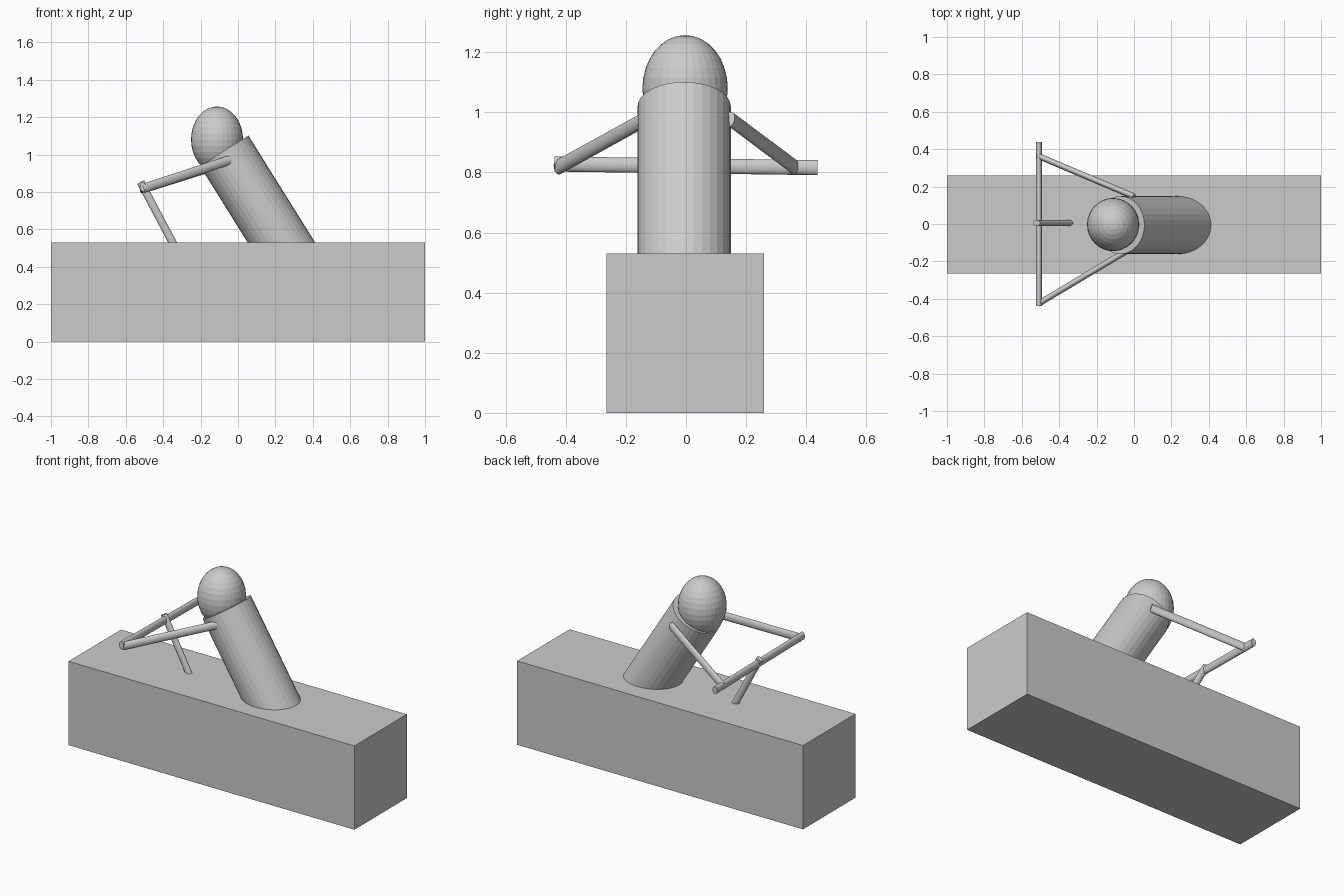
import bpy
from mathutils import Vector, Matrix

if "Cube" in bpy.data.objects:
    bpy.data.objects.remove(bpy.data.objects["Cube"])


def rod(name, start, end, r_side, r_up, sides=32):
    """Elliptical cylinder between two points, r_side measured horizontally."""
    a, b = Vector(start), Vector(end)
    axis = (b - a).normalized()
    side = Vector((0, 0, 1)).cross(axis).normalized()
    up = axis.cross(side)
    bpy.ops.mesh.primitive_cylinder_add(vertices=sides, radius=1, depth=1)
    ob = bpy.context.object
    ob.name = name
    m = Matrix((side * r_side, up * r_up, axis * (b - a).length)).transposed().to_4x4()
    m.translation = (a + b) / 2
    ob.data.transform(m)
    return ob


# Body block
bpy.ops.mesh.primitive_cube_add(size=1, location=(0, -0.003, 0.265))
body = bpy.context.object
body.name = "body_block"
body.scale = (2, 0.524, 0.53)

# Leaning rider torso, sunk into the block
rod("torso", (0.36, -0.006, 0.325), (-0.074, -0.006, 1.02), 0.155, 0.153)

# Egg-shaped head
bpy.ops.mesh.primitive_uv_sphere_add(segments=32, ring_count=16, radius=1,
                                     location=(-0.112, -0.003, 1.08))
head = bpy.context.object
head.name = "head"
head.scale = (0.139, 0.142, 0.177)

# Steering stem and handlebar
rod("steering_stem", (-0.297, 0.005, 0.43), (-0.521, 0.005, 0.853), 0.016, 0.021)
rod("handlebar", (-0.509, -0.438, 0.828), (-0.509, 0.438, 0.816), 0.016, 0.025)

# Arms reaching to the handlebar
rod("right_arm", (-0.04, -0.145, 0.972), (-0.511, -0.426, 0.817), 0.016, 0.025)
rod("left_arm", (0.0, 0.147, 0.978), (-0.513, 0.364, 0.816), 0.016, 0.025)
